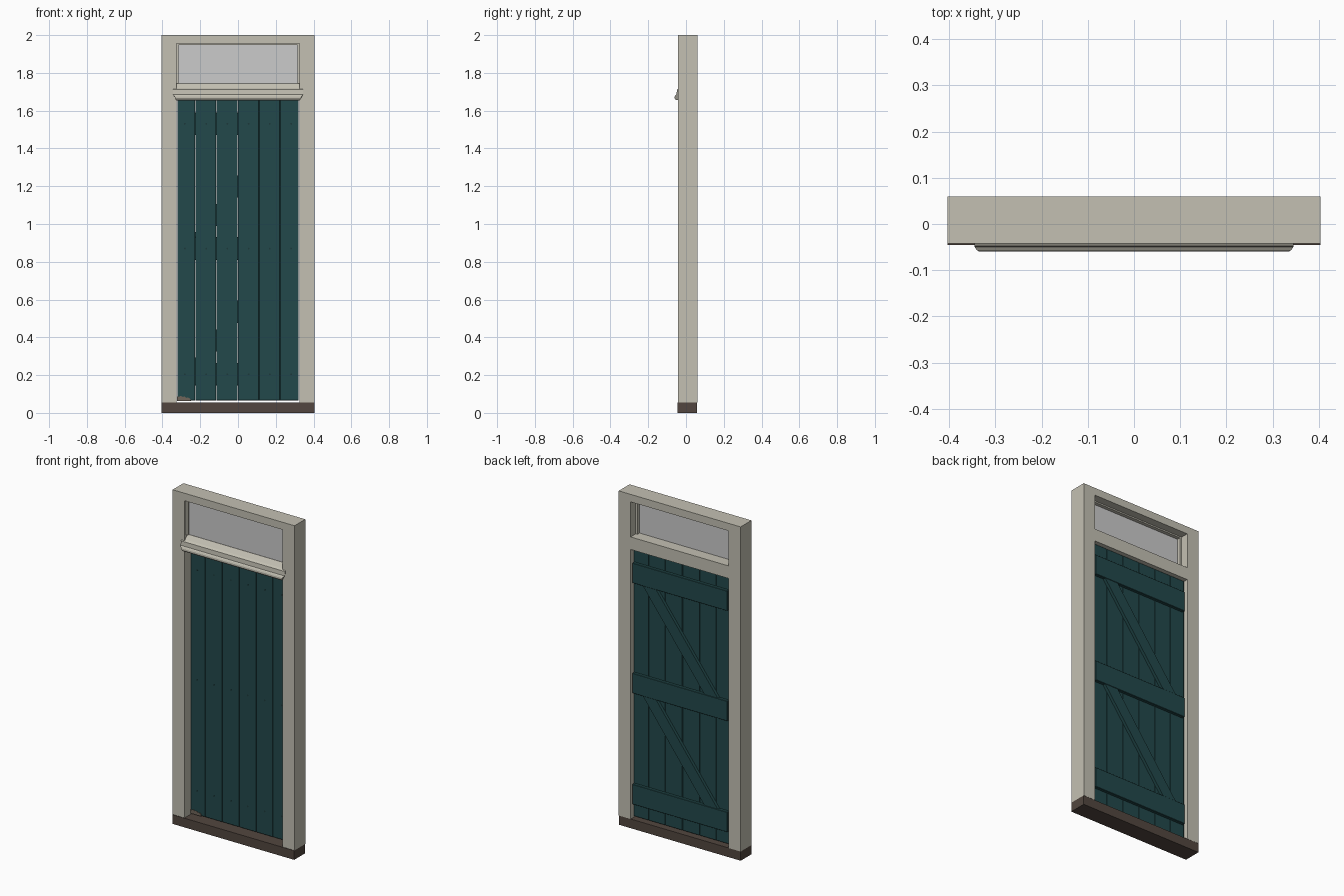
import bpy, bmesh, math, random
from mathutils import Vector

if "Cube" in bpy.data.objects:
    bpy.data.objects.remove(bpy.data.objects["Cube"])

random.seed(4)

def material(name, rgb):
    m = bpy.data.materials.new(name)
    m.diffuse_color = (*rgb, 1)
    m.use_nodes = True
    m.node_tree.nodes["Principled BSDF"].inputs["Base Color"].default_value = m.diffuse_color
    return m

CREAM = material("cream_paint", (0.55, 0.53, 0.45))
TEAL = material("teal_paint", (0.016, 0.066, 0.07))
DARK = material("dark_wood", (0.085, 0.062, 0.05))
ROT = material("rotten_wood", (0.16, 0.13, 0.1))
NAIL = material("nail_iron", (0.012, 0.04, 0.043))

def finish(name, bm, mat, bevel=0):
    bmesh.ops.recalc_face_normals(bm, faces=bm.faces)
    me = bpy.data.meshes.new(name)
    bm.to_mesh(me)
    bm.free()
    ob = bpy.data.objects.new(name, me)
    bpy.context.collection.objects.link(ob)
    if mat:
        me.materials.append(mat)
    if bevel:
        mod = ob.modifiers.new("soft_edges", 'BEVEL')
        mod.width, mod.segments = bevel, 1
    return ob

def prism(name, points, direction, mat, bevel=0):
    """Extrude a closed outline of 3D points along a direction."""
    bm = bmesh.new()
    face = bm.faces.new([bm.verts.new(p) for p in points])
    ext = bmesh.ops.extrude_face_region(bm, geom=[face])
    bmesh.ops.translate(bm, vec=Vector(direction),
                        verts=[g for g in ext["geom"] if isinstance(g, bmesh.types.BMVert)])
    return finish(name, bm, mat, bevel)

def box(name, x0, x1, y0, y1, z0, z1, mat, bevel=0):
    return prism(name, [(x0, y0, z0), (x1, y0, z0), (x1, y0, z1), (x0, y0, z1)],
                 (0, y1 - y0, 0), mat, bevel)

# Outer frame
box("sill", -.404, .404, -.045, .059, 0, .055, DARK)
box("frame_head", -.404, .404, -.042, .06, 1.955, 2, CREAM)
for side, s in (("left", -1), ("right", 1)):
    a, b = sorted((s * .325, s * .404))
    box(f"{side}_jamb", a, b, -.042, .06, .055, 1.955, CREAM)

# Transom bar with a weathered slope at the front
bar = [(.06, 1.67), (.06, 1.745), (-.015, 1.745), (-.042, 1.712), (-.042, 1.67)]
prism("transom_bar", [(-.325, y, z) for y, z in bar], (.65, 0, 0), CREAM)

# Drip moulding: front profile with ends that taper in towards the nose
bm = bmesh.new()
profile = [(-.036, 1.72, .345), (-.048, 1.712, .345), (-.05, 1.686, .345), (-.056, 1.682, .341),
           (-.06, 1.674, .335), (-.06, 1.666, .333), (-.055, 1.658, .329), (-.048, 1.655, .326),
           (-.036, 1.66, .326)]
left = [bm.verts.new((-w, y, z)) for y, z, w in profile]
right = [bm.verts.new((w, y, z)) for y, z, w in profile]
for i in range(len(profile)):
    j = (i + 1) % len(profile)
    bm.faces.new((left[i], left[j], right[j], right[i]))
bm.faces.new(left)
bm.faces.new(right[::-1])
finish("drip_moulding", bm, CREAM)

# Transom glass and its glazing beads
box("transom_glass", -.322, .322, -.014, -.009, 1.74, 1.957, None)
for where, y0, y1 in (("front", -.027, -.014), ("back", -.009, .012)):
    for side, s in (("left", -1), ("right", 1)):
        a, b = sorted((s * .314, s * .325))
        box(f"{where}_{side}_glazing_bead", a, b, y0, y1, 1.745, 1.955, CREAM)
    box(f"{where}_top_glazing_bead", -.314, .314, y0, y1, 1.947, 1.955, CREAM)

# Door planks, one nail per plank at each ledge
edges = [-.322, -.226, -.115, -.002, .111, .222, .321]
ledges = {"top": 1.53, "middle": .87, "bottom": .205}
for i, (a, b) in enumerate(zip(edges, edges[1:])):
    front = .014 + random.uniform(-.0008, .0008)
    box(f"plank_{i + 1}", a + .0008, b - .0008, front, .036, .066, 1.668, TEAL, .001)
    for where, z in ledges.items():
        x, r = -.281 + i * .1124, .005
        ring = [(x + r * math.cos(t * math.pi / 4), front - .0015, z + r * math.sin(t * math.pi / 4))
                for t in range(8)]
        prism(f"{where}_nail_{i + 1}", ring, (0, .004, 0), NAIL)

# Ledges and diagonal braces on the back of the door
for where, z in ledges.items():
    box(f"{where}_ledge", -.312, .318, .036, .056, z - .06, z + .06, TEAL, .002)
for where, hi, lo in (("upper", 1.47, .93), ("lower", .81, .265)):
    prism(f"{where}_brace", [(.16, .036, hi), (.248, .036, hi), (-.16, .036, lo), (-.248, .036, lo)],
          (0, .018, 0), TEAL)

# Ragged rotten patch at the foot of the first plank
top = [(-.252, .071), (-.256, .078), (-.266, .082), (-.274, .08), (-.282, .088),
       (-.292, .084), (-.302, .09), (-.312, .085), (-.322, .087)]
outline = [(-.322, .064), (-.25, .064)] + top
prism("rotten_patch", [(x, .010, z) for x, z in outline], (0, .012, 0), ROT)
